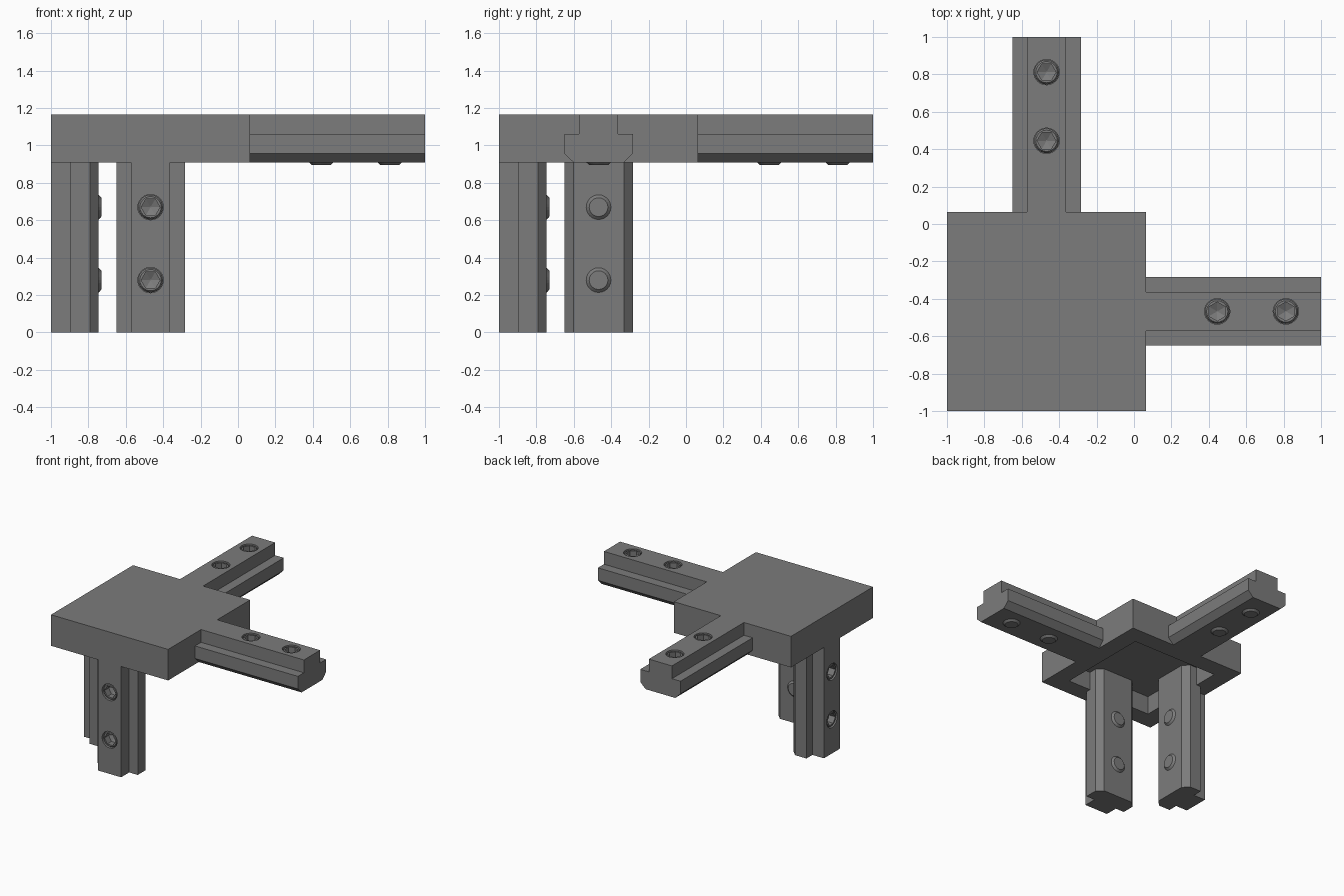
import bpy
import bmesh
import math
from mathutils import Matrix, Vector

if "Cube" in bpy.data.objects:
    bpy.data.objects.remove(bpy.data.objects["Cube"], do_unlink=True)

# One flat colour for everything
GREY = (0.2, 0.2, 0.2, 1)
steel = bpy.data.materials.new("dark grey metal")
steel.use_nodes = True
steel.diffuse_color = GREY
steel.node_tree.nodes["Principled BSDF"].inputs["Base Color"].default_value = GREY

TOP, UNDER = 1.165, 0.91
THICK = TOP - UNDER
EDGE, MID = 0.065, -0.4675
RIM, FLOOR = 0.145, 1.06


def finish(name, bm):
    bmesh.ops.recalc_face_normals(bm, faces=bm.faces)
    mesh = bpy.data.meshes.new(name)
    bm.to_mesh(mesh)
    bm.free()
    mesh.materials.append(steel)
    obj = bpy.data.objects.new(name, mesh)
    bpy.context.collection.objects.link(obj)
    return obj


def box(name, lo, hi):
    bm = bmesh.new()
    bmesh.ops.create_cube(bm, size=1)
    lo, hi = Vector(lo), Vector(hi)
    for v in bm.verts:
        v.co = (lo + hi) / 2 + v.co * (hi - lo)
    return finish(name, bm)


def loft(name, rings, matrix):
    """Skin equal-sized rings of points and cap both ends."""
    bm = bmesh.new()
    loops = [[bm.verts.new(matrix @ Vector(p)) for p in ring] for ring in rings]
    n = len(loops[0])
    for a, b in zip(loops, loops[1:]):
        for i in range(n):
            j = (i + 1) % n
            bm.faces.new((a[i], a[j], b[j], b[i]))
    bm.faces.new(loops[0])
    bm.faces.new(loops[-1])
    return finish(name, bm)


def combine(target, other, operation):
    mod = target.modifiers.new(operation, 'BOOLEAN')
    mod.operation, mod.object, mod.solver = operation, other, 'EXACT'
    bpy.context.view_layer.objects.active = target
    bpy.ops.object.modifier_apply(modifier=mod.name)
    bpy.data.objects.remove(other, do_unlink=True)


def frame(origin, out, along):
    """Local x is the rail width, y the slot opening, z the rail length."""
    out, along = Vector(out), Vector(along)
    m = Matrix((out.cross(along), out, along)).transposed().to_4x4()
    m.translation = Vector(origin)
    return m


# T-slot rail section: narrow neck, wide shoulders, chamfered back
half = [(0.105, 0), (0.105, -0.105), (0.183, -0.105), (0.183, -0.208), (0.135, -THICK)]
SECTION = half + [(-x, y) for x, y in reversed(half)]


def rail(name, matrix, start, length):
    return loft(name, [[(x, y, z) for x, y in SECTION] for z in (start, length)], matrix)


SIDES = 24


def ring(radius, depth, centre, hexagonal=False):
    pts = []
    for i in range(SIDES):
        a = math.tau * i / SIDES
        r = radius
        if hexagonal:
            r *= math.cos(math.pi / 6) / math.cos(a % (math.pi / 3) - math.pi / 6)
        pts.append((r * math.cos(a), depth, centre + r * math.sin(a)))
    return pts


def set_screw(name, matrix, at):
    # Pointed tip, shank, chamfered head and hexagonal socket
    rings = [ring(0.05, -THICK - 0.015, at), ring(0.066, -THICK, at),
             ring(0.066, -0.02, at), ring(0.057, -0.006, at),
             ring(0.05, -0.006, at, True), ring(0.05, -0.06, at, True),
             ring(0.004, -0.08, at, True)]
    return loft(name, rings, matrix)


# Square plate with a shallow pocket underneath
bracket = box("corner_bracket", (-1, -1, UNDER), (EDGE, EDGE, TOP))
pocket = box("pocket", (RIM - 1, RIM - 1, UNDER - 0.1), (EDGE - RIM, EDGE - RIM, FLOOR))
combine(bracket, pocket, 'DIFFERENCE')

# Two arms and two legs; the legs run up to the pocket floor
ARM = 1 - EDGE
arm_screws, leg_screws = (0.38, 0.747), (0.24, 0.63)
rails = [
    ("left_arm", frame((EDGE, MID, TOP), (0, 0, 1), (1, 0, 0)), -0.04, ARM, arm_screws),
    ("back_arm", frame((MID, EDGE, TOP), (0, 0, 1), (0, 1, 0)), -0.04, ARM, arm_screws),
    ("front_leg", frame((MID, -1, UNDER), (0, -1, 0), (0, 0, -1)), UNDER - FLOOR - 0.02, UNDER, leg_screws),
    ("right_leg", frame((-1, MID, UNDER), (-1, 0, 0), (0, 0, -1)), UNDER - FLOOR - 0.02, UNDER, leg_screws),
]
for name, matrix, start, length, spots in rails:
    combine(bracket, rail(name, matrix, start, length), 'UNION')

# Screw holes and set screws
for name, matrix, start, length, spots in rails:
    for number, at in enumerate(spots, 1):
        hole = loft("hole", [ring(0.068, 0.05, at), ring(0.068, -0.1, at)], matrix)
        combine(bracket, hole, 'DIFFERENCE')
        set_screw(f"{name}_screw_{number}", matrix, at)
